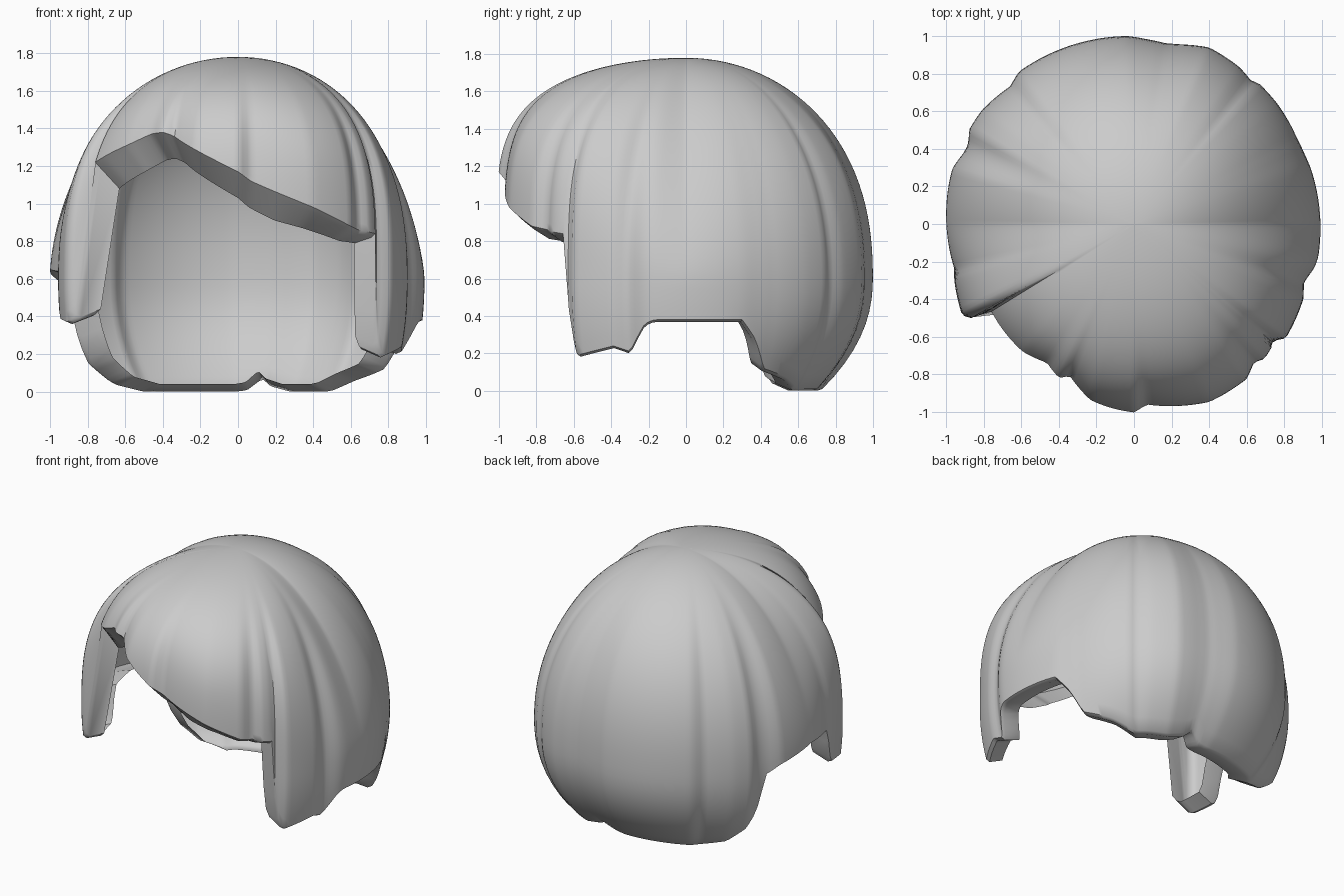
import bpy
import bmesh
from math import sin, cos, pi, radians

default_cube = bpy.data.objects.get("Cube")
if default_cube:
    bpy.data.objects.remove(default_cube, do_unlink=True)

TOP = 1.78          # crown height
WIDEST = 0.6        # height where the hair is fullest
COLUMNS, ROWS = 240, 40

# Strand outline around the head: angle, fullness, hem height
STRANDS = [
    # swept fringe
    (-90, 1.015, 1.17), (-86, .97, 1.12), (-78, .995, 1.06), (-67, 1.03, .98),
    (-54, 1.02, .88), (-49, .975, .86), (-46, 1.0, .85), (-42, .985, .84),
    # left front lock and the opening behind it
    (-40, .965, .3), (-37, 1.01, .19), (-24, .985, .24), (-19, .955, .21),
    (-13, .99, .36), (-10, .995, .38), (18, .985, .38), (23, .98, .28),
    (28, .98, .12), (40, .995, .07),
    # back
    (48, 1.0, .02), (51, .985, .01), (56, 1.005, .01), (67, 1.02, .01),
    (76, .985, .04), (80, .975, .08), (86, .985, .02), (92, 1.0, .01),
    (127, 1.015, .01), (132, .985, .01), (143, 1.01, .05), (150, 1.01, .15),
    (154, .98, .26), (157, .98, .54), (163, 1.01, .6),
    # right side and right front lock
    (180, 1.0, .65), (194, .985, .64), (197, 1.0, .39), (208, 1.035, .37),
    (210, 1.0, .41), (211.5, .96, 1.22),
    # parting
    (229, .965, 1.31), (238, .94, 1.37), (244, .985, 1.38), (247, .93, 1.36),
    (256, 1.0, 1.29), (270, 1.015, 1.17),
]


def clamp(v):
    return max(0.0, min(1.0, v))


def smooth(v):
    v = clamp(v)
    return v * v * (3 - 2 * v)


def strand(angle):
    """Fullness and hem height at an angle in degrees."""
    for (a, fa, ha), (b, fb, hb) in zip(STRANDS, STRANDS[1:]):
        if a <= angle <= b:
            k = (angle - a) / (b - a)
            return fa + (fb - fa) * k, ha + (hb - ha) * k
    return STRANDS[0][1:]


def radius(angle, fullness, z):
    """Distance of the hair surface from the vertical axis."""
    s = sin(radians(angle))
    if z >= WIDEST:
        roundness = 1.5 + (0.8 * s if s > 0 else 3.5 * (-s) ** 1.5)
        # the parted side is a little fuller
        roundness += 0.25 * max(0.0, -cos(radians(angle)))
        u = (z - WIDEST) / (TOP - WIDEST)
        # flutes fade out toward the crown
        flute = 1 + (fullness - 1) * smooth(1.4 * ((TOP - z) / 0.9) ** 0.75)
        return flute * max(0.0, 1 - u ** roundness) ** 0.5
    tuck = max(0.1, 0.28 * max(0.0, s) ** 0.7)
    return fullness * (1 - tuck * ((WIDEST - z) / WIDEST) ** 2.2)


def column(angle):
    """Points from below the crown to the hem, then inward along the rim."""
    fullness, hem = strand(angle)
    a = radians(angle)
    points = []
    for i in range(1, ROWS + 1):
        z = TOP - (TOP - hem) * (1 - cos(i / ROWS * pi / 2))
        r = radius(angle, fullness, z)
        points.append((r * cos(a), r * sin(a), z))
    # the rims of the front locks turn sideways, the others toward the centre
    x, y, z = points[-1]
    turn = 1 if y >= 0 else 0.2 + 0.8 * clamp((-sin(a) - 0.6) / 0.3)
    drop = 0.03 - 0.17 * clamp((hem - 0.65) / 0.4)
    for width, fall in ((0.03, drop * 0.1 - 0.015), (0.15, drop)):
        points.append((x - width * cos(a), y - width * turn * sin(a),
                       max(0, z + fall)))
    return points


# Hair shell with turned-in rim
bm = bmesh.new()
crown = bm.verts.new((0, 0, TOP))
columns = []
for c in range(COLUMNS):
    angle = -90 + 360 * c / COLUMNS
    columns.append([bm.verts.new(p) for p in column(angle)])
for c, left in enumerate(columns):
    right = columns[(c + 1) % COLUMNS]
    bm.faces.new((crown, left[0], right[0]))
    for i in range(len(left) - 1):
        bm.faces.new((left[i], left[i + 1], right[i + 1], right[i]))

mesh = bpy.data.meshes.new("hair_shell")
bm.to_mesh(mesh)
bm.free()
hair = bpy.data.objects.new("hair_shell", mesh)
bpy.context.collection.objects.link(hair)

# Single grey colour
grey = bpy.data.materials.new("light_grey")
grey.use_nodes = True
colour = (0.6, 0.6, 0.6, 1)
grey.diffuse_color = colour
grey.node_tree.nodes["Principled BSDF"].inputs["Base Color"].default_value = colour
mesh.materials.append(grey)

# Smooth strands, crisp rim
bpy.context.view_layer.objects.active = hair
hair.select_set(True)
bpy.ops.object.shade_smooth_by_angle(angle=radians(42))
